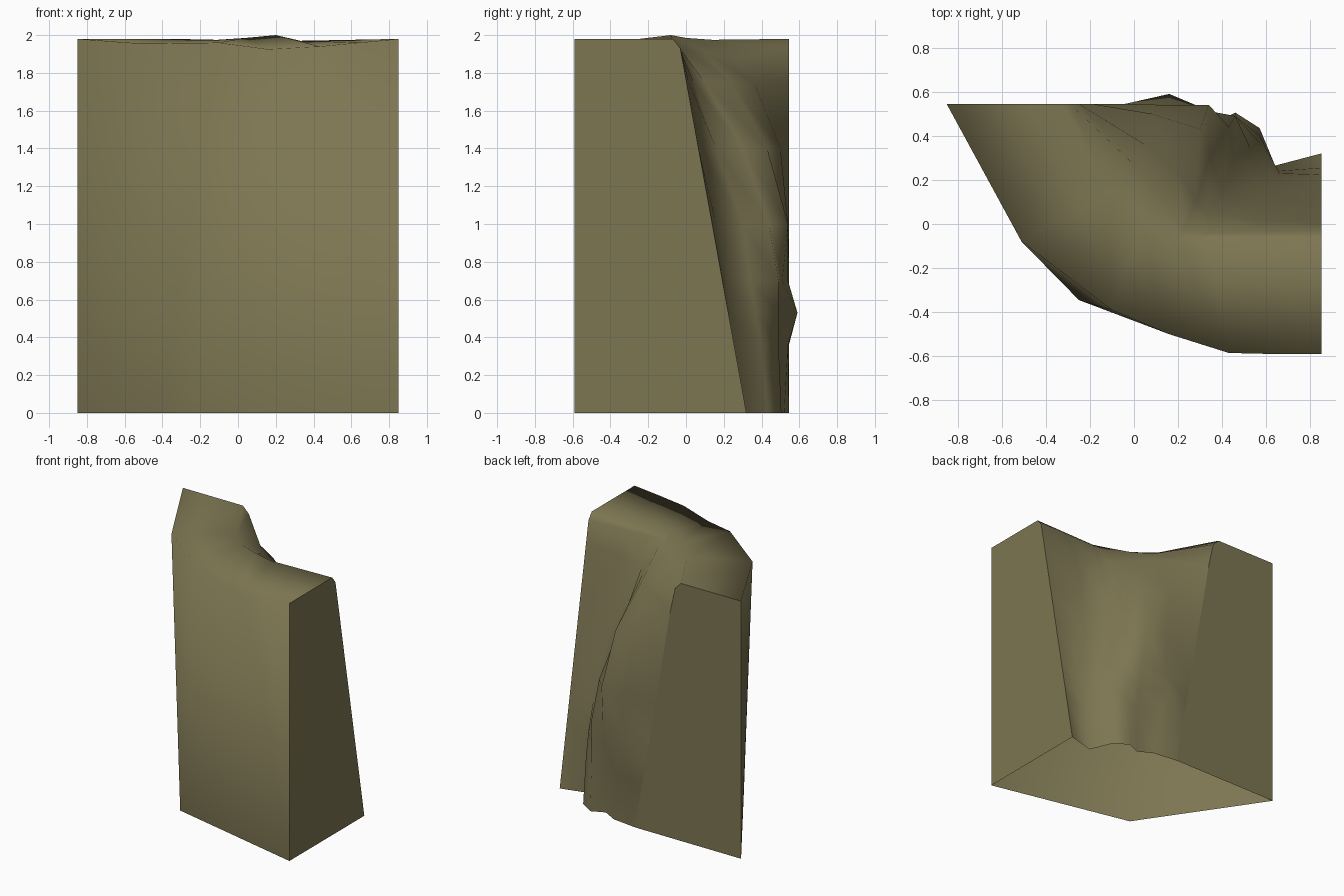
import bpy, bmesh

if "Cube" in bpy.data.objects:
    bpy.data.objects.remove(bpy.data.objects["Cube"])

# One olive stone colour
stone = bpy.data.materials.new("olive stone")
stone.diffuse_color = (0.205, 0.18, 0.085, 1)
stone.use_nodes = True
stone.node_tree.nodes["Principled BSDF"].inputs["Base Color"].default_value = stone.diffuse_color

# Front wall: plain three-point foot, rounded rim (columns run right to left)
front_foot = [(.85, -.59, 0), (-.25, -.345, 0), (-.85, .545, 0)]
front_rim = [(.85, -.59, 1.98), (.64, -.59, 1.96), (.43, -.585, 1.94), (.16, -.5, 1.925),
             (-.1, -.39, 1.96), (-.51, -.08, 1.955), (-.85, .545, 1.98)]

# Rear edge of the top, and the worn shoulder just below it
back_rim = [(.85, -.07, 1.98), (.6, -.07, 1.975), (.33, -.07, 1.97), (.2, -.08, 2.0),
            (.04, .0, 1.985), (-.11, .14, 1.975), (-.34, .545, 1.98)]
shoulder = [(.85, -.03, 1.93), (.6, -.035, 1.935), (.34, -.04, 1.94), (.23, -.03, 1.94),
            (.13, .1, 1.91), (.02, .25, 1.87), (-.29, .545, 1.93)]

# Rugged back wall: plan outline at falling heights
back_rows = [
    (1.75, [(.85, .003), (.55, .015), (.34, .04), (.28, .1), (.2, .24), (.05, .36), (-.25, .545)]),
    (1.4, [(.85, .066), (.56, .08), (.4, .16), (.34, .3), (.3, .43), (.08, .5), (-.19, .545)]),
    (1.0, [(.85, .139), (.6, .16), (.46, .3), (.43, .44), (.34, .54), (.15, .54), (-.12, .545)]),
    (.7, [(.85, .193), (.64, .21), (.53, .34), (.46, .49), (.35, .51), (.16, .54), (-.07, .545)]),
    (.53, [(.85, .224), (.66, .23), (.57, .37), (.46, .49), (.36, .48), (.16, .59), (-.04, .545)]),
    (.36, [(.85, .255), (.65, .24), (.57, .4), (.46, .49), (.36, .47), (.19, .54), (-.01, .545)]),
    (0, [(.85, .32), (.64, .265), (.57, .435), (.46, .505), (.36, .46), (.25, .52), (.05, .545)]),
]

bm = bmesh.new()


def row(points):
    return [bm.verts.new(p) for p in points]


# Front wall as fans of triangles between foot and rim
foot, rim = row(front_foot), row(front_rim)
for f, (start, end) in zip(foot, [(0, 2), (2, 5), (5, 6)]):
    for i in range(start, end):
        bm.faces.new((f, rim[i + 1], rim[i]))
bm.faces.new((foot[0], foot[1], rim[2]))
bm.faces.new((foot[1], foot[2], rim[5]))

# Top and back wall lofted row by row; the underside is open
rows = [rim, row(back_rim), row(shoulder)]
rows += [row([(x, y, z) for x, y in pts]) for z, pts in back_rows]
for r0, r1 in zip(rows, rows[1:]):
    for i in range(len(r0) - 1):
        bm.faces.new((r0[i], r0[i + 1], r1[i + 1], r1[i]))

# Flat cut ends
ends = {bm.faces.new([f] + [r[c] for r in rows]) for f, c in ((foot[0], 0), (foot[2], -1))}
bmesh.ops.recalc_face_normals(bm, faces=bm.faces[:])

# Make sure the normals point outward on the open shell
right_end = max(ends, key=lambda f: f.calc_center_median().x)
right_end.normal_update()
if right_end.normal.x < 0:
    bmesh.ops.reverse_faces(bm, faces=bm.faces[:])

# Smooth rock, with sharp edges only around the cut ends
for f in bm.faces:
    f.smooth = f not in ends
for e in bm.edges:
    e.smooth = not any(f in ends for f in e.link_faces)

mesh = bpy.data.meshes.new("rock_wall_corner")
bm.to_mesh(mesh)
bm.free()
mesh.materials.append(stone)
bpy.context.collection.objects.link(bpy.data.objects.new("rock_wall_corner", mesh))
